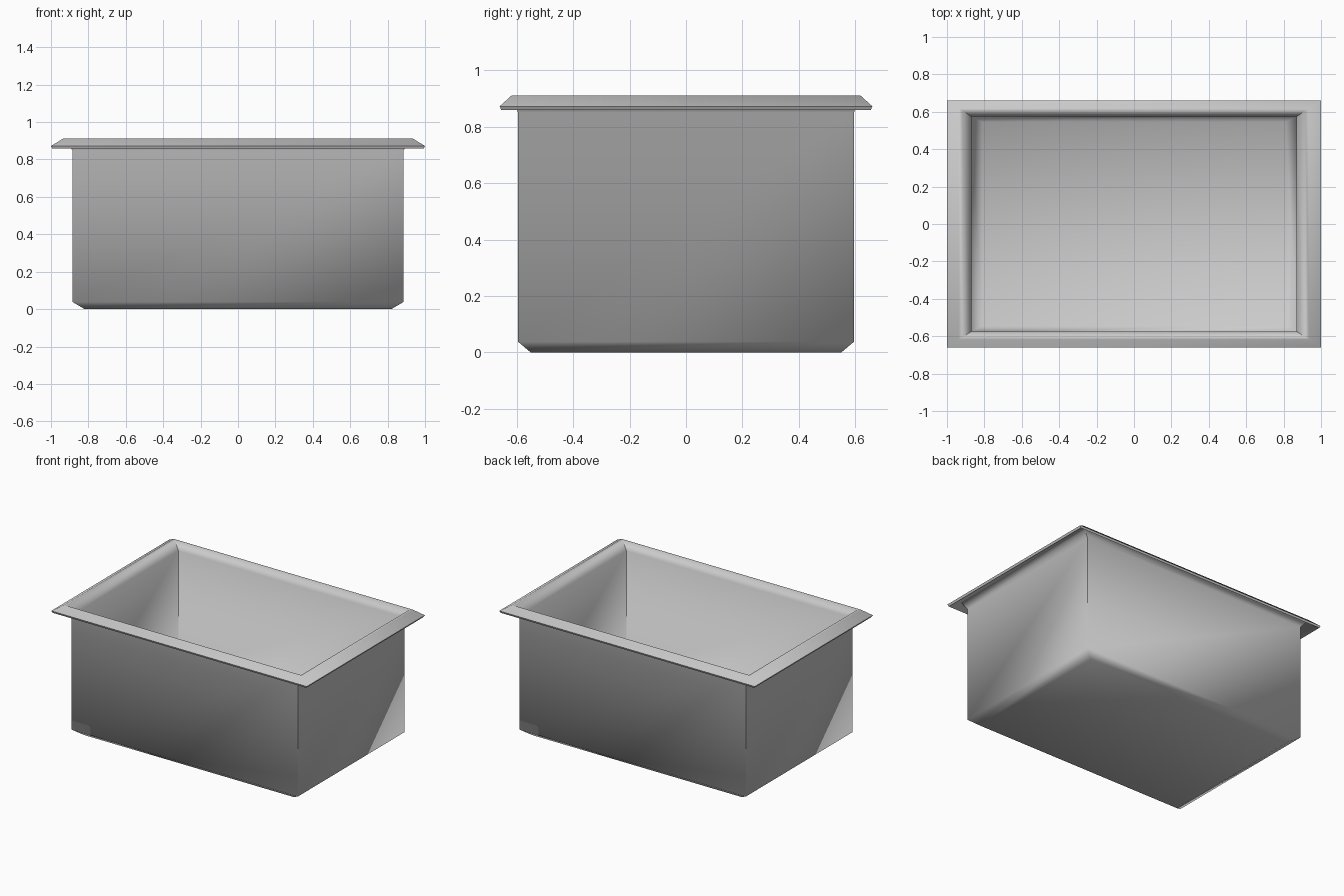
import bpy, bmesh, math

if "Cube" in bpy.data.objects:
    bpy.data.objects.remove(bpy.data.objects["Cube"])

# Pressed sheet tub: each ring is (half width, half depth, height),
# running from the underside, over the rim, down to the inside floor
PROFILE = [
    (0.82, 0.55, 0.0),      # underside
    (0.885, 0.595, 0.038),  # bottom chamfer
    (0.885, 0.595, 0.85),   # outer wall
    (0.922, 0.611, 0.892),  # flare beneath the rim
    (0.932, 0.615, 0.893),
    (0.992, 0.654, 0.858),  # lip lower edge
    (1.0, 0.66, 0.872),     # lip outer edge
    (0.936, 0.617, 0.911),  # rim crest
    (0.918, 0.606, 0.91),
    (0.87, 0.575, 0.86),    # inner wall
    (0.87, 0.575, 0.048),
    (0.812, 0.545, 0.015),  # inside floor
]


def rectangular_loft(name, profile):
    bm = bmesh.new()
    rings = []
    for x, y, z in profile:
        rings.append([bm.verts.new((sx * x, sy * y, z))
                      for sx, sy in ((-1, -1), (1, -1), (1, 1), (-1, 1))])
    for a, b in zip(rings, rings[1:]):
        for i in range(4):
            j = (i + 1) % 4
            bm.faces.new((a[i], a[j], b[j], b[i]))
    bm.faces.new(rings[0][::-1])
    bm.faces.new(rings[-1])
    bmesh.ops.recalc_face_normals(bm, faces=bm.faces)
    mesh = bpy.data.meshes.new(name)
    bm.to_mesh(mesh)
    bm.free()
    obj = bpy.data.objects.new(name, mesh)
    bpy.context.collection.objects.link(obj)
    return obj


tub = rectangular_loft("rimmed_tub", PROFILE)

# Soft bends along the profile, crisp vertical corners
bpy.context.view_layer.objects.active = tub
tub.select_set(True)
bpy.ops.object.shade_smooth_by_angle(angle=math.radians(65))
